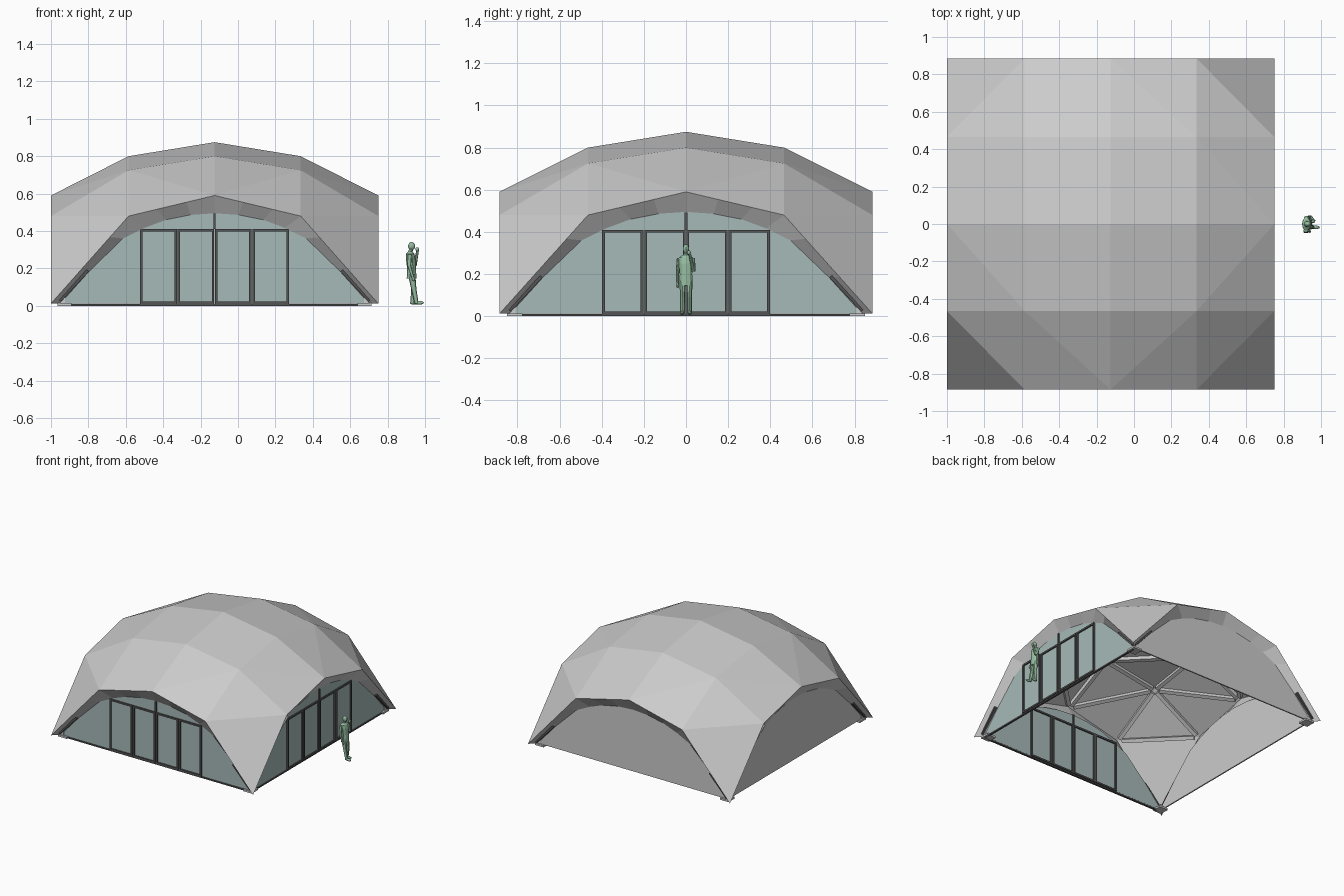
import bpy, bmesh, math
from mathutils import Vector, Matrix

if "Cube" in bpy.data.objects:
    bpy.data.objects.remove(bpy.data.objects["Cube"])

CX = -0.125                       # pavilion centre in x
HX, HY = 0.875, 0.885             # half sizes
XS, YS = [0, 0.46, HX], [0, 0.465, HY]
ZS = [[0.875, 0.80, 0.59], [0.80, 0.725, 0.48], [0.59, 0.48, 0.012]]


def material(name, rgb):
    m = bpy.data.materials.new(name)
    m.diffuse_color = (*rgb, 1)
    m.use_nodes = True
    m.node_tree.nodes["Principled BSDF"].inputs["Base Color"].default_value = m.diffuse_color
    return m


GLASS = material("tinted_glass", (0.38, 0.49, 0.48))
DARK = material("dark_metal", (0.09, 0.09, 0.09))
GREEN = material("figure_green", (0.30, 0.50, 0.35))


def finish(bm, name, mat=None, normals=True):
    if normals:
        bmesh.ops.recalc_face_normals(bm, faces=bm.faces)
    me = bpy.data.meshes.new(name)
    bm.to_mesh(me)
    bm.free()
    ob = bpy.data.objects.new(name, me)
    bpy.context.collection.objects.link(ob)
    if mat:
        me.materials.append(mat)
    return ob


def box(bm, lo, hi, xf=lambda p: p):
    made = bmesh.ops.create_cube(bm, size=1)["verts"]
    for v in made:
        v.co = xf(Vector([(a + b) / 2 + c * (b - a) for a, b, c in zip(lo, hi, v.co)]))


def beam(bm, a, b, w, h, up=Vector((0, 0, 1))):
    a, b = Vector(a), Vector(b)
    d = (b - a).normalized()
    s = d.cross(up).normalized()
    rot = Matrix((s, d, s.cross(d))).transposed()
    box(bm, (-w / 2, 0, -h / 2), (w / 2, (b - a).length, h / 2), lambda p: a + rot @ p)


# Faceted roof shell: 5 x 5 nodes, diagonals parallel to each corner cut
bm = bmesh.new()
grid = {}
for i in range(-2, 3):
    for j in range(-2, 3):
        x = math.copysign(XS[abs(i)], i)
        y = math.copysign(YS[abs(j)], j)
        grid[i, j] = bm.verts.new((CX + x, y, ZS[abs(i)][abs(j)]))
for i in range(-2, 2):
    for j in range(-2, 2):
        a, b, c, d = grid[i, j], grid[i + 1, j], grid[i + 1, j + 1], grid[i, j + 1]
        tris = ((a, b, d), (b, c, d)) if (i < 0) == (j < 0) else ((a, b, c), (a, c, d))
        for t in tris:
            bm.faces.new(t)

# Beams under every interior roof edge
ribs = bmesh.new()
hub = Vector((CX, 0, 0.1))
for e in bm.edges:
    if not e.is_boundary:
        n = (e.link_faces[0].normal + e.link_faces[1].normal)
        for f in e.link_faces:
            f.normal_update()
        n = (e.link_faces[0].normal + e.link_faces[1].normal).normalized()
        p, q = [v.co - n * 0.02 for v in e.verts]
        p, q = p.lerp(q, 0.06), q.lerp(p, 0.06)
        beam(ribs, p, q, 0.028, 0.03, n)
finish(bm, "roof_shell", normals=False)
finish(ribs, "roof_beams")

# Half of the arch: wall curve points and matching points along the roof edge
INNER = [(0, .495), (.13, .486), (.26, .46), (.375, .417), (.49, .36), (.67, .185), (.825, .012)]
OUTER = [0, .15, .31, .46, .56, .72, .875]
INSET = 0.05


def edge_z(u):
    if u <= 0.46:
        return 0.59 + (0.48 - 0.59) * u / 0.46
    return 0.48 + (0.012 - 0.48) * (u - 0.46) / 0.415


def mirrored(pts):
    return [(-u, z) for u, z in reversed(pts[1:])] + pts


def build_side(name, turns, glazed):
    half, depth = (HX, HY) if turns % 2 == 0 else (HY, HX)
    k = half / HX
    ca, sa = [(1, 0), (0, 1), (-1, 0), (0, -1)][turns]

    def place(p):                 # local: x along wall, y outwards
        return Vector((CX + p[0] * ca + p[1] * sa, p[0] * sa - p[1] * ca, p[2]))

    inner = [(u * k, z) for u, z in mirrored(INNER)]
    outer = [(u * k, z) for u, z in mirrored([(u, edge_z(u)) for u in OUTER])]
    # sloping fascia between roof edge and wall
    bm = bmesh.new()
    a = [bm.verts.new(place((u, depth, z))) for u, z in outer]
    b = [bm.verts.new(place((u, depth - INSET, z))) for u, z in inner]
    for i in range(len(a) - 1):
        bm.faces.new((a[i], b[i], b[i + 1], a[i + 1]))
    finish(bm, name + "_fascia")
    # infill wall
    bm = bmesh.new()
    d = depth - INSET
    vs = [bm.verts.new(place((u, d, z))) for u, z in inner]
    f = bm.faces.new(vs)
    ext = bmesh.ops.extrude_face_region(bm, geom=[f])["geom"]
    shift = place((0, -0.01, 0)) - place((0, 0, 0))
    for v in ext:
        if isinstance(v, bmesh.types.BMVert):
            v.co += shift
    finish(bm, name + "_wall", GLASS if glazed else None)
    # foot struts
    bm = bmesh.new()
    for s in (-1, 1):
        beam(bm, place((s * .83 * k, d + .012, .03)), place((s * .68 * k, d + .012, .19)), .02, .02)
    finish(bm, name + "_foot_struts", DARK)
    if not glazed:
        return
    # four framed door panels and the post above
    bm = bmesh.new()
    for i in range(4):
        l, r = -0.4 + 0.2 * i, -0.2 + 0.2 * i
        l, r = l + 0.002, r - 0.002
        t = 0.013
        for lo, hi in (((l, .01), (l + t, .41)), ((r - t, .01), (r, .41)),
                       ((l + t, .01), (r - t, .023)), ((l + t, .397), (r - t, .41))):
            box(bm, (lo[0], d - .02, lo[1]), (hi[0], d + .01, hi[1]), place)
    box(bm, (-.006, d - .02, .41), (.006, d + .01, .493), place)
    box(bm, (-.82 * k, d - .012, 0), (.82 * k, d + .004, .01), place)
    finish(bm, name + "_door_frames", DARK)


for n, name in enumerate(("front", "right", "back", "left")):
    build_side(name, n, n < 2)

# Corner base plates with raised shoes
bm = bmesh.new()
for sx in (-1, 1):
    for sy in (-1, 1):
        def corner(p, sx=sx, sy=sy):
            return Vector((CX + sx * (HX - p[0]), sy * (HY - p[1]), p[2]))
        box(bm, (.035, .035, 0), (.11, .11, .014), corner)
        box(bm, (.045, .045, .014), (.075, .075, .05), corner)
finish(bm, "base_plates")


# Standing figure, facing +x, one hand raised to the face
def limb(bm, rings, n=10):
    """Loft elliptical rings (x, y, z, rx, ry)."""
    loops = [[bm.verts.new((x + rx * math.cos(i * math.tau / n), y + ry * math.sin(i * math.tau / n), z))
              for i in range(n)] for x, y, z, rx, ry in rings]
    for a, b in zip(loops, loops[1:]):
        for i in range(n):
            bm.faces.new((a[i], a[(i + 1) % n], b[(i + 1) % n], b[i]))
    bm.faces.new(loops[0])
    bm.faces.new(loops[-1])


def ball(bm, c, r):
    m = Matrix.Translation(c) @ Matrix.Diagonal((*r, 1))
    bmesh.ops.create_uvsphere(bm, u_segments=12, v_segments=8, radius=1, matrix=m)


bm = bmesh.new()
for s, fx in ((-1, .955), (1, .932)):
    limb(bm, [(fx, s * .017, .012, .011, .011), (.94, s * .017, .09, .014, .012),
              (.928, s * .015, .17, .02, .017)])
    ball(bm, (fx + .013, s * .018, .016), (.026, .010, .010))
limb(bm, [(.928, 0, .145, .026, .034), (.928, 0, .20, .024, .031), (.924, 0, .25, .026, .036),
          (.921, 0, .278, .022, .036), (.922, 0, .29, .012, .016), (.926, 0, .305, .010, .010)])
ball(bm, (.928, 0, .319), (.019, .015, .022))
limb(bm, [(.935, -.040, .15, .007, .006), (.915, -.040, .215, .010, .009), (.918, -.034, .275, .012, .010)])
ball(bm, (.938, -.040, .145), (.009, .007, .012))
limb(bm, [(.945, .036, .215, .010, .009), (.921, .034, .275, .012, .010)])
limb(bm, [(.945, .036, .212, .010, .009), (.960, .018, .295, .007, .007)])
ball(bm, (.958, .014, .302), (.010, .009, .011))
figure = finish(bm, "standing_figure", GREEN)
# lift the toes of the figure out to the model's edge
for v in figure.data.vertices:
    v.co.z = max(v.co.z, 0.004)
    v.co.x = min(v.co.x, 1.0)
